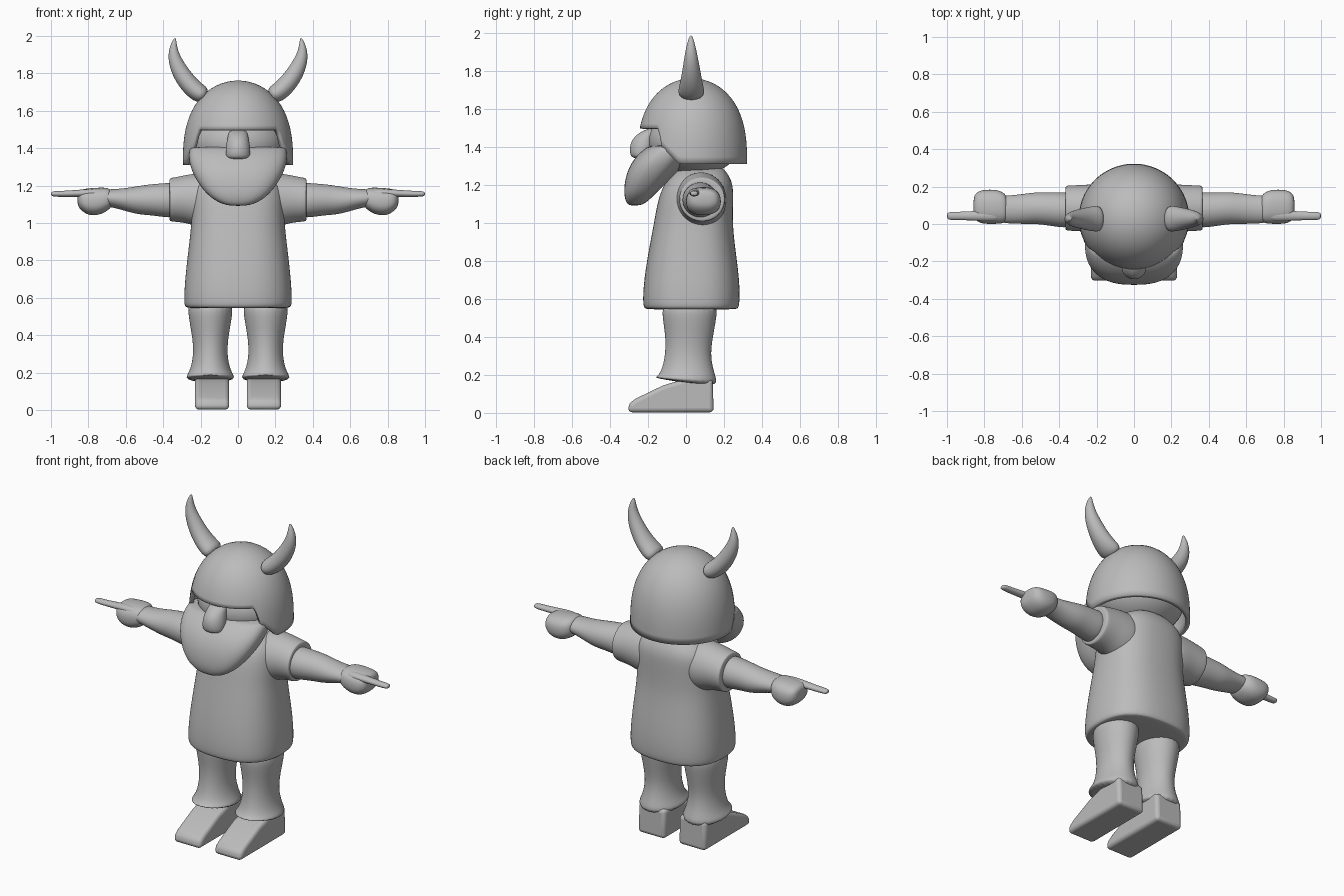
import bpy, bmesh, math
from mathutils import Vector

cube = bpy.data.objects.get("Cube")
if cube:
    bpy.data.objects.remove(cube, do_unlink=True)

grey = bpy.data.materials.new("plain grey")
grey.use_nodes = True
COLOUR = (0.5, 0.5, 0.5, 1)
grey.diffuse_color = COLOUR
grey.node_tree.nodes["Principled BSDF"].inputs["Base Color"].default_value = COLOUR


def finish(name, bm, mirror=False, subsurf=0, bevel=0, shell=0):
    """Turn a bmesh into a shaded object with its modifiers."""
    bmesh.ops.recalc_face_normals(bm, faces=bm.faces)
    mesh = bpy.data.meshes.new(name)
    bm.to_mesh(mesh)
    bm.free()
    mesh.materials.append(grey)
    obj = bpy.data.objects.new(name, mesh)
    bpy.context.collection.objects.link(obj)
    bpy.ops.object.select_all(action='DESELECT')
    obj.select_set(True)
    bpy.context.view_layer.objects.active = obj
    bpy.ops.object.shade_smooth_by_angle(angle=math.radians(50))
    if shell:
        mod = obj.modifiers.new("Shell", 'SOLIDIFY')
        mod.thickness, mod.offset = shell, -1
    if bevel:
        mod = obj.modifiers.new("Bevel", 'BEVEL')
        mod.width, mod.segments = bevel, 4
    if subsurf:
        mod = obj.modifiers.new("Smooth", 'SUBSURF')
        mod.levels = mod.render_levels = subsurf
    if mirror:
        mod = obj.modifiers.new("Mirror", 'MIRROR')
        mod.use_mirror_merge = False
    return obj


def spow(value, power):
    return math.copysign(abs(value) ** power, value)


def loft(name, rings, axis=None, power=2, segments=24, tilt=0, **options):
    """Skin rings of (centre, half width along y, half width across)."""
    bm = bmesh.new()
    loops = []
    centres = [Vector(r[0]) for r in rings]
    for i, (_, wide, across) in enumerate(rings):
        t = axis or (centres[min(i + 1, len(rings) - 1)] - centres[max(i - 1, 0)])
        v = Vector(t).normalized().cross(Vector((0, 1, 0)))
        loop = []
        for k in range(segments):
            a = math.tau * k / segments
            p = centres[i] + v * across * spow(math.cos(a), 2 / power)
            p.y += wide * spow(math.sin(a), 2 / power)
            if i == 0:
                p.z += tilt * (p.y - centres[i].y)
            loop.append(bm.verts.new(p))
        loops.append(loop)
    for lo, hi in zip(loops, loops[1:]):
        for k in range(segments):
            n = (k + 1) % segments
            bm.faces.new((lo[k], lo[n], hi[n], hi[k]))
    bm.faces.new(loops[0])
    bm.faces.new(loops[-1])
    return finish(name, bm, subsurf=2, **options)


def upright(name, rows, x=0, **options):
    """Loft along z from rows of (z, half width, front y, back y)."""
    rings = [((x, (f + b) / 2, z), (b - f) / 2, w) for z, w, f, b in rows]
    return loft(name, rings, axis=(0, 0, 1), **options)


def ball(name, centre, size):
    bm = bmesh.new()
    bmesh.ops.create_uvsphere(bm, u_segments=40, v_segments=24, radius=1)
    for v in bm.verts:
        v.co = Vector(centre) + v.co * Vector(size)
    return finish(name, bm)


# Tunic body and short sleeves
upright("tunic", [
    (0.545, 0.25, -0.19, 0.25), (0.548, 0.283, -0.22, 0.275), (0.57, 0.292, -0.23, 0.285),
    (0.7, 0.286, -0.225, 0.285), (0.9, 0.262, -0.19, 0.256), (1.0, 0.25, -0.17, 0.248),
    (1.12, 0.25, -0.15, 0.25), (1.2, 0.24, -0.12, 0.25), (1.255, 0.19, -0.08, 0.225),
    (1.285, 0.13, -0.045, 0.2), (1.3, 0.08, -0.01, 0.17)], power=2.5)
loft("sleeve", [
    ((0.1, 0.075, 1.12), 0.14, 0.15), ((0.2, 0.08, 1.12), 0.135, 0.15),
    ((0.27, 0.085, 1.13), 0.125, 0.13), ((0.35, 0.085, 1.125), 0.122, 0.118),
    ((0.366, 0.085, 1.125), 0.12, 0.116), ((0.368, 0.085, 1.125), 0.1, 0.095)],
    axis=(1, 0, 0), mirror=True)

# Arms, fists and pointing fingers
loft("arm", [
    ((0.32, 0.075, 1.122), 0.095, 0.096), ((0.39, 0.075, 1.122), 0.095, 0.092),
    ((0.47, 0.082, 1.125), 0.088, 0.083), ((0.53, 0.085, 1.122), 0.085, 0.077),
    ((0.6, 0.08, 1.125), 0.08, 0.062), ((0.67, 0.077, 1.133), 0.075, 0.048),
    ((0.74, 0.08, 1.135), 0.07, 0.045)], axis=(1, 0, 0), mirror=True)
loft("fist", [
    ((0.675, 0.08, 1.13), 0.055, 0.04), ((0.69, 0.085, 1.13), 0.08, 0.058),
    ((0.73, 0.092, 1.118), 0.092, 0.073), ((0.79, 0.092, 1.112), 0.093, 0.075),
    ((0.835, 0.092, 1.122), 0.085, 0.06), ((0.86, 0.092, 1.13), 0.055, 0.035)],
    axis=(1, 0, 0), power=2.4, mirror=True)
loft("pointing_finger", [
    ((0.7, 0.045, 1.163), 0.035, 0.025), ((0.84, 0.044, 1.16), 0.027, 0.02),
    ((0.92, 0.043, 1.156), 0.023, 0.017), ((0.985, 0.043, 1.156), 0.023, 0.016),
    ((1.0, 0.043, 1.156), 0.016, 0.01)], axis=(1, 0, 0), segments=12, mirror=True)

# Trouser legs with slanted flared cuffs
upright("trouser_leg", [
    (0.157, 0.142, -0.18, 0.172), (0.19, 0.122, -0.15, 0.158), (0.235, 0.102, -0.125, 0.143),
    (0.31, 0.09, -0.11, 0.13), (0.4, 0.098, -0.108, 0.142), (0.5, 0.118, -0.125, 0.162),
    (0.6, 0.125, -0.13, 0.17)], x=0.148, tilt=-0.16, mirror=True)

# Shoes from a wedge-shaped side profile
bm = bmesh.new()
side = [(-0.305, 0.003), (-0.3, 0.05), (-0.265, 0.075), (-0.12, 0.145),
        (0.0, 0.18), (0.14, 0.18), (0.146, 0.003)]
face = bm.faces.new([bm.verts.new((0.047, y, z)) for y, z in side])
extruded = bmesh.ops.extrude_face_region(bm, geom=[face])["geom"]
bmesh.ops.translate(bm, vec=(0.183, 0, 0),
                    verts=[g for g in extruded if isinstance(g, bmesh.types.BMVert)])
finish("shoe", bm, bevel=0.022, mirror=True)

# Head, nose and slanted beard
ball("head", (0, 0.045, 1.43), (0.255, 0.245, 0.18))
upright("nose", [
    (1.34, 0.05, -0.275, -0.2), (1.355, 0.066, -0.295, -0.18), (1.4, 0.067, -0.298, -0.16),
    (1.44, 0.06, -0.285, -0.15), (1.475, 0.052, -0.25, -0.14), (1.5, 0.045, -0.2, -0.1)])
upright("beard", [
    (1.092, 0.04, -0.295, -0.25), (1.103, 0.09, -0.312, -0.215), (1.135, 0.145, -0.324, -0.18),
    (1.18, 0.19, -0.327, -0.135), (1.25, 0.236, -0.318, -0.06), (1.32, 0.262, -0.288, 0.0),
    (1.37, 0.264, -0.245, 0.03), (1.4, 0.258, -0.205, 0.04), (1.41, 0.24, -0.18, 0.03)],
    power=2.6, segments=32)

# Hollow helmet with an open face and cheek guards
TOP, BASE, SEGMENTS, ROWS = 1.762, 1.31, 96, 18


def rim_height(y):
    if y < -0.15:
        return 1.5
    if y < -0.135:
        return 1.5 - (y + 0.15) * 6
    return max(BASE, 1.41 - (y + 0.135))


bm = bmesh.new()
crown = bm.verts.new((0, 0.032, TOP))
previous = None
for r in range(ROWS):
    s = math.sin(math.pi / 2 * r / ROWS)
    loop = []
    for k in range(SEGMENTS):
        a = math.tau * k / SEGMENTS
        low = rim_height(0.032 + 0.29 * math.sin(a))
        z = low + (TOP - low) * s
        radius = math.sqrt(1 - ((z - BASE) / (TOP - BASE)) ** 2.7)
        loop.append(bm.verts.new((0.295 * radius * math.cos(a),
                                  0.032 + 0.29 * radius * math.sin(a), z)))
    for k in range(SEGMENTS):
        n = (k + 1) % SEGMENTS
        if previous:
            bm.faces.new((previous[k], previous[n], loop[n], loop[k]))
        if r == ROWS - 1:
            bm.faces.new((loop[k], loop[n], crown))
    previous = loop
finish("helmet", bm, shell=0.025)

# Curved horns
loft("horn", [
    ((0.17, 0.028, 1.675), 0.072, 0.045), ((0.22, 0.028, 1.7), 0.068, 0.052),
    ((0.275, 0.028, 1.755), 0.056, 0.05), ((0.322, 0.028, 1.83), 0.043, 0.044),
    ((0.346, 0.026, 1.9), 0.031, 0.031), ((0.344, 0.026, 1.955), 0.018, 0.017),
    ((0.336, 0.026, 1.99), 0.005, 0.004)], mirror=True)
